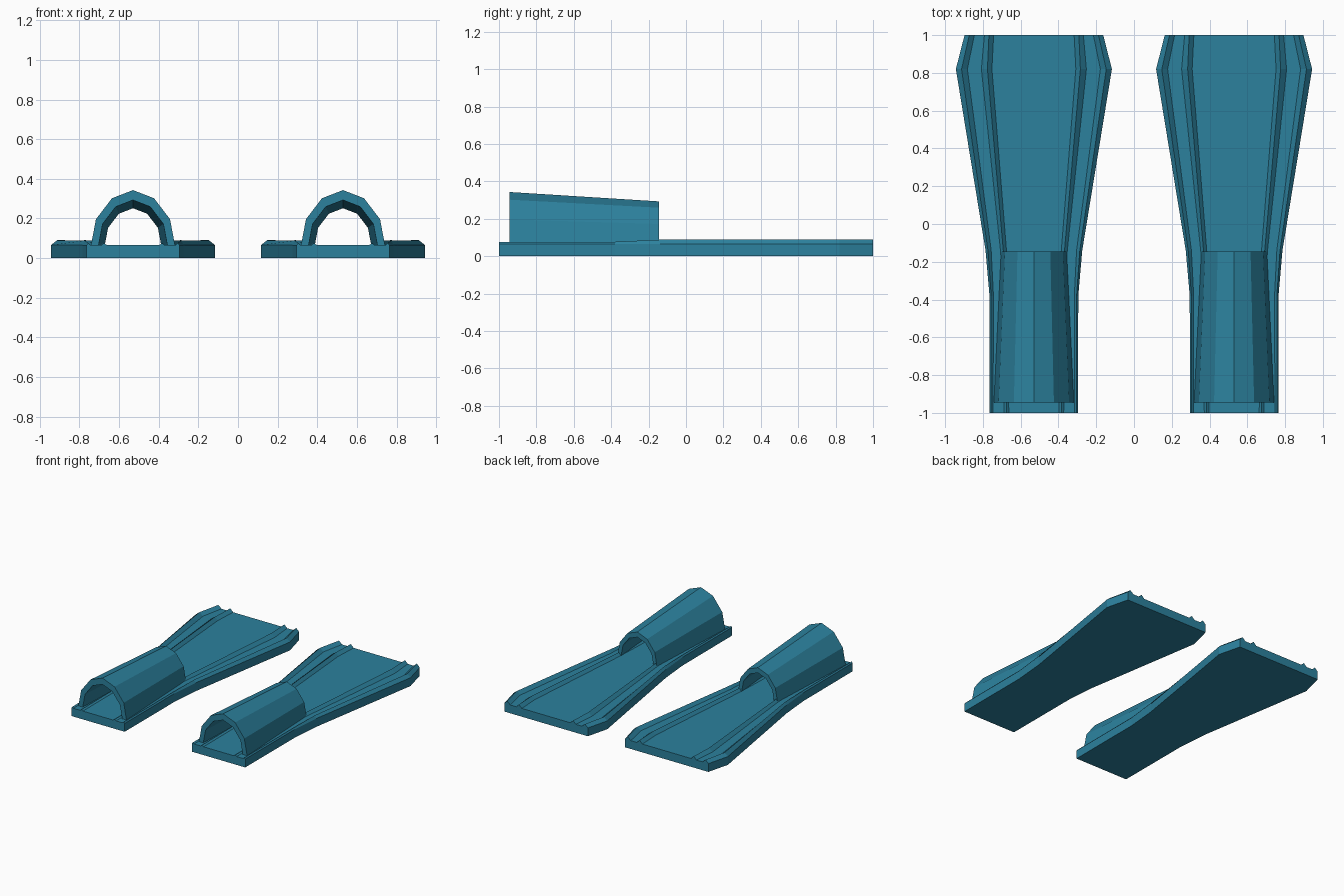
import bpy, bmesh

if "Cube" in bpy.data.objects:
    bpy.data.objects.remove(bpy.data.objects["Cube"])

CX = 0.53      # centre of each fin
FLOOR = 0.066  # top of the flat plate

# Blade stations: y, rib height, then half-widths of outer rib and inner rib
STATIONS = [
    (-1.00, 0.076, (0.234, 0.226, 0.216), (0.158, 0.146, 0.133)),
    (-0.38, 0.077, (0.235, 0.226, 0.214), (0.162, 0.149, 0.135)),
    (-0.14, 0.088, (0.256, 0.243, 0.226), (0.177, 0.162, 0.145)),
    (0.82, 0.090, (0.413, 0.383, 0.352), (0.278, 0.246, 0.222)),
    (1.00, 0.090, (0.367, 0.342, 0.315), (0.262, 0.238, 0.213)),
]

# Foot pocket half profile: offset and height above the plate
ARCH = [(0.212, 0.0), (0.187, 0.132), (0.106, 0.238), (0.0, 0.279)]


def loft(name, sections):
    """Join closed cross-sections into a capped solid."""
    bm = bmesh.new()
    rings = [[bm.verts.new(p) for p in s] for s in sections]
    n = len(rings[0])
    for a, b in zip(rings, rings[1:]):
        for i in range(n):
            j = (i + 1) % n
            bm.faces.new((a[i], a[j], b[j], b[i]))
    bm.faces.new(rings[0])
    bm.faces.new(rings[-1])
    bmesh.ops.recalc_face_normals(bm, faces=bm.faces)
    mesh = bpy.data.meshes.new(name)
    bm.to_mesh(mesh)
    bm.free()
    ob = bpy.data.objects.new(name, mesh)
    bpy.context.collection.objects.link(ob)
    mat = bpy.data.materials.get("teal_rubber") or bpy.data.materials.new("teal_rubber")
    mat.diffuse_color = (0.025, 0.22, 0.34, 1)
    mat.use_nodes = True
    mat.node_tree.nodes["Principled BSDF"].inputs["Base Color"].default_value = mat.diffuse_color
    mesh.materials.append(mat)
    return ob


def blade_section(y, rib, outer, inner):
    heights = (FLOOR, rib, FLOOR) * 2
    half = [(outer[0], 0.0)] + list(zip(outer + inner, heights))
    left = [(-x, z) for x, z in reversed(half)]
    return [(CX * side + x, y, z) for x, z in half + left]


def arch_section(y, scale):
    def curve(s):
        half = [(x * s, FLOOR - 0.002 + z * s) for x, z in ARCH]
        return half + [(-x, z) for x, z in reversed(half[:-1])]
    ring = curve(scale) + curve(scale * 0.82)[::-1]
    return [(CX * side + x, y, z) for x, z in ring]


for side, label in ((-1, "left"), (1, "right")):
    # Ribbed flaring blade
    loft(label + "_blade", [blade_section(*s) for s in STATIONS])
    # Tapered hollow foot pocket
    loft(label + "_foot_pocket", [arch_section(-0.945, 1.0), arch_section(-0.145, 0.82)])
